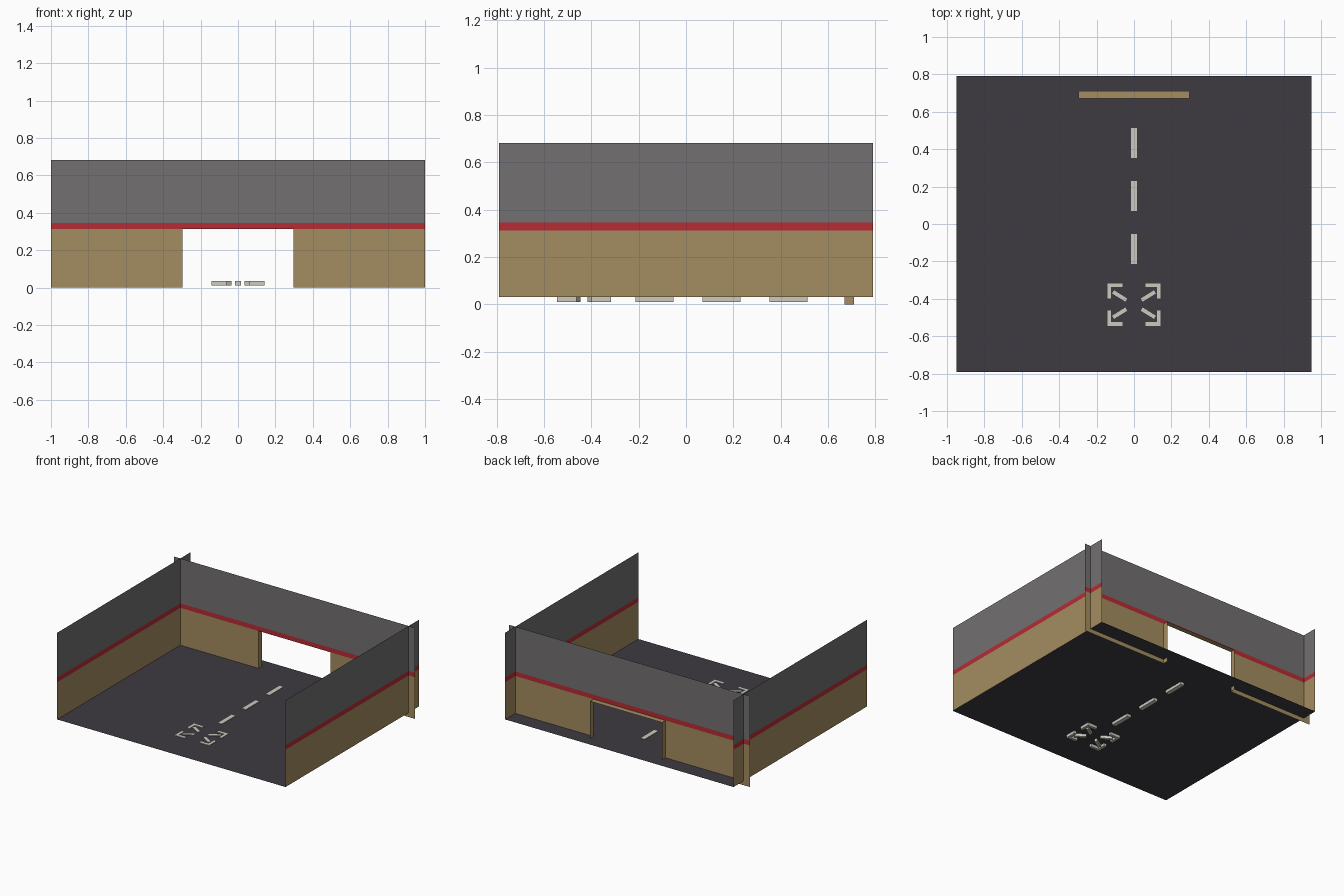
import bpy, bmesh, math
from mathutils import Vector

if "Cube" in bpy.data.objects:
    bpy.data.objects.remove(bpy.data.objects["Cube"])


def material(name, rgb):
    m = bpy.data.materials.new(name)
    m.diffuse_color = (*rgb, 1)
    m.use_nodes = True
    m.node_tree.nodes["Principled BSDF"].inputs["Base Color"].default_value = m.diffuse_color
    return m


TAN = material("tan_paint", (0.37, 0.265, 0.118))
RED = material("red_stripe", (0.47, 0.025, 0.035))
GREY = material("grey_paint", (0.17, 0.162, 0.165))
DARK = material("dark_floor", (0.047, 0.044, 0.053))
WHITE = material("off_white_marking", (0.60, 0.60, 0.53))

FLOOR, DADO, STRIPE, TOP = 0.032, 0.312, 0.346, 0.683
HX, HY = 0.948, 0.79          # floor half sizes
BACK, FRAME = 0.67, 0.71      # back wall plane, rear edge of door frame
DOOR = 0.298                  # door half width


def build(name, quads, mats):
    """Object from a list of quads; walls are coloured by height."""
    bm = bmesh.new()
    for q in quads:
        bm.faces.new([bm.verts.new(p) for p in q])
    bmesh.ops.remove_doubles(bm, verts=bm.verts, dist=1e-5)
    if len(mats) > 1:
        for f in bm.faces:
            z = f.calc_center_median().z
            f.material_index = 0 if z < DADO else 1 if z < STRIPE else 2
    me = bpy.data.meshes.new(name)
    bm.to_mesh(me)
    bm.free()
    for m in mats:
        me.materials.append(m)
    ob = bpy.data.objects.new(name, me)
    bpy.context.collection.objects.link(ob)
    return ob


def upright(a, b, z0, z1):
    return [(*a, z0), (*b, z0), (*b, z1), (*a, z1)]


def slab(name, outline, z0=0.011, z1=0.036):
    """Flat marking extruded from a 2D outline."""
    bm = bmesh.new()
    face = bm.faces.new([bm.verts.new((x, y, z0)) for x, y in outline])
    ext = bmesh.ops.extrude_face_region(bm, geom=[face], use_keep_orig=True)
    for v in ext["geom"]:
        if isinstance(v, bmesh.types.BMVert):
            v.co.z = z1
    bmesh.ops.recalc_face_normals(bm, faces=bm.faces)
    me = bpy.data.meshes.new(name)
    bm.to_mesh(me)
    bm.free()
    me.materials.append(WHITE)
    bpy.context.collection.objects.link(bpy.data.objects.new(name, me))


# floor sheet
build("floor", [[(-HX, -HY, FLOOR), (HX, -HY, FLOOR), (HX, HY, FLOOR), (-HX, HY, FLOOR)]], [DARK])

# side walls: thin sheets in three height bands
for side, s in (("left", -1), ("right", 1)):
    a, b = (s * HX, -s * HY), (s * HX, s * HY)
    build(side + "_wall",
          [upright(a, b, z0, z1) for z0, z1 in ((FLOOR, DADO), (DADO, STRIPE), (STRIPE, TOP))],
          [TAN, RED, GREY])

# back wall with doorway, overhanging the side walls
xs = (-1, -DOOR, DOOR, 1)
quads = []
for i in range(3):
    for z0, z1 in ((0, DADO), (DADO, STRIPE), (STRIPE, TOP)):
        if not (i == 1 and z0 == 0):
            quads.append(upright((xs[i], BACK), (xs[i + 1], BACK), z0, z1))
build("back_wall", quads, [TAN, RED, GREY])

# door frame: two jambs and a lintel projecting to the rear
build("door_frame", [
    upright((-DOOR, BACK), (-DOOR, FRAME), 0, DADO),
    upright((DOOR, FRAME), (DOOR, BACK), 0, DADO),
    [(-DOOR, BACK, DADO), (DOOR, BACK, DADO), (DOOR, FRAME, DADO), (-DOOR, FRAME, DADO)],
], [TAN])

# centre line dashes
for i in range(3):
    y = -0.133 + i * 0.283
    slab(f"line_dash_{i + 1}", [(-.016, y - .08), (.016, y - .08), (.016, y + .08), (-.016, y + .08)])

# four-way arrow marking: corner bracket and diagonal shaft in each quadrant
CY, W, H, ARM, T = -0.431, 0.143, 0.114, 0.082, 0.02
p, q = Vector((0.041, 0.024)), Vector((0.112, 0.068))
n = (q - p).normalized().orthogonal() * 0.01
for name, sx, sy in (("front_left", -1, -1), ("front_right", 1, -1), ("back_left", -1, 1), ("back_right", 1, 1)):
    bracket = [(W, H), (W - ARM, H), (W - ARM, H - T), (W - T, H - T), (W - T, H - ARM), (W, H - ARM)]
    shaft = [p + n, q + n, q - n, p - n]
    for part, pts in (("bracket", bracket), ("shaft", shaft)):
        slab(f"arrow_{part}_{name}", [(sx * x, CY + sy * y) for x, y in pts])
